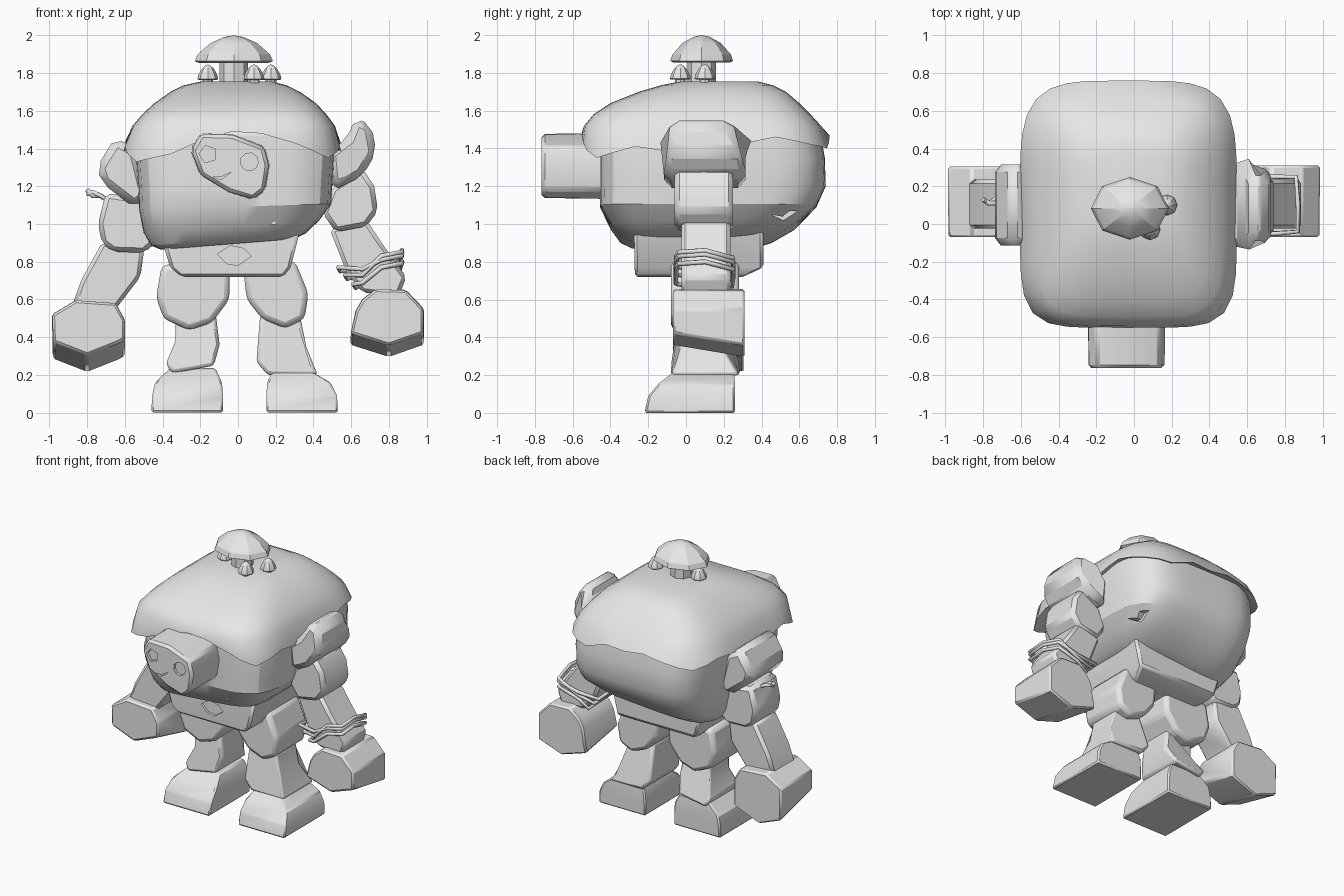
import bpy, bmesh, math

if "Cube" in bpy.data.objects:
    bpy.data.objects.remove(bpy.data.objects["Cube"])

stone = bpy.data.materials.new("light_grey_stone")
stone.diffuse_color = (0.8, 0.8, 0.8, 1)
stone.use_nodes = True
stone.node_tree.nodes["Principled BSDF"].inputs["Base Color"].default_value = stone.diffuse_color


def finish(name, bm, bevel=0, angle=30, segments=1):
    """Turn a bmesh into a named, beveled object."""
    bmesh.ops.recalc_face_normals(bm, faces=bm.faces[:])
    me = bpy.data.meshes.new(name)
    bm.to_mesh(me)
    bm.free()
    ob = bpy.data.objects.new(name, me)
    bpy.context.collection.objects.link(ob)
    me.materials.append(stone)
    if bevel:
        m = ob.modifiers.new("bevel", 'BEVEL')
        m.width, m.segments, m.limit_method = bevel, segments, 'ANGLE'
        m.angle_limit = math.radians(25)
    bpy.ops.object.select_all(action='DESELECT')
    ob.select_set(True)
    bpy.context.view_layer.objects.active = ob
    bpy.ops.object.shade_smooth_by_angle(angle=math.radians(angle))
    return ob


def skin(bm, rings):
    """Bridge rings of points and cap both ends."""
    vs = [[bm.verts.new(p) for p in r] for r in rings]
    n = len(vs[0])
    for a, b in zip(vs, vs[1:]):
        for i in range(n):
            bm.faces.new((a[i], a[(i + 1) % n], b[(i + 1) % n], b[i]))
    bm.faces.new(vs[0])
    bm.faces.new(vs[-1])


def prism(name, pts, y0, y1, bevel=0.02, scale=1, low=0, high=0, narrow=9, segments=1):
    """Front outline (x, z) pushed from y0 to y1. The front end may shrink, the
    back may drop (low) or rise (high), and points above narrow get thinner."""
    bm = bmesh.new()
    cx = sum(p[0] for p in pts) / len(pts)
    cz = sum(p[1] for p in pts) / len(pts)
    grow = 1 + bevel * 0.8
    pts = [(cx + (x - cx) * grow, cz + (z - cz) * grow) for x, z in pts]
    skin(bm, [[(cx + (x - cx) * scale, y0 + (.04 if z > narrow else 0),
                cz + (z - cz) * scale) for x, z in pts],
              [(x, y1 - (.08 if z > narrow else 0),
                z + (high if z > cz else low)) for x, z in pts]])
    return finish(name, bm, bevel, segments=segments)


def block(name, sections, bevel):
    """Stack of rectangles (z, x0, x1, y0, y1)."""
    bm = bmesh.new()
    skin(bm, [[(a, c, z), (b, c, z), (b, d, z), (a, d, z)] for z, a, b, c, d in sections])
    return finish(name, bm, bevel)


def ring(z, x0, x1, y0, y1, front, back, n=48, edge=None, tilt=0):
    """Rounded rectangle with its own squareness in front and behind;
    edge optionally gives a height per 15 degree step."""
    pts = []
    for i in range(n):
        t = 2 * math.pi * i / n
        c, s = math.cos(t), math.sin(t)
        power = back if s > 0 else front
        r = (abs(c) ** power + abs(s) ** power) ** (-1 / power)
        x = (x0 + x1) / 2 + (x1 - x0) / 2 * r * c
        h = z + tilt * (x + .4)
        if edge:
            k = i * 24 // n
            f = i * 24 / n - k
            h = edge[k] * (1 - f) + edge[(k + 1) % 24] * f + z
        pts.append((x, (y0 + y1) / 2 + (y1 - y0) / 2 * r * s, h))
    return pts


def carve(target, cutter):
    cutter.data.shade_flat()
    cutter.hide_render = True
    cutter.hide_viewport = True
    m = target.modifiers.new("carve", 'BOOLEAN')
    m.operation, m.object, m.solver = 'DIFFERENCE', cutter, 'EXACT'


# Body boulder, its underside slightly higher on the right
bm = bmesh.new()
skin(bm, [ring(*s[:5], 5.5, 4.6, tilt=s[5]) for s in (
    (.865, -.41, .30, -.30, .38, .08), (.89, -.46, .36, -.35, .46, .08),
    (.96, -.50, .43, -.40, .58, .07), (1.08, -.525, .495, -.455, .69, .03),
    (1.20, -.53, .50, -.455, .74, 0), (1.35, -.54, .51, -.455, .735, 0),
    (1.47, -.54, .50, -.45, .715, 0), (1.55, -.46, .42, -.40, .60, 0))])
body = finish("body", bm, 0, 28)

# Chipped cracks in the body
carve(body, prism("front_chip_cutter", [(.15, .96), (.19, 1.02), (.24, .955)], -.6, -.395, 0))
bm = bmesh.new()
chip = [(.45, 1.05), (.51, 1.04), (.55, 1.07), (.63, 1.07), (.57, 1.035), (.55, 1.01), (.51, 1.02)]
skin(bm, [[(x, y, z) for y, z in chip] for x in (.37, .7)])
carve(body, finish("side_chip_cutter", bm))

# Moss cap with a ragged rim
jag = [1.40, 1.42, 1.46, 1.42, 1.40, 1.46, 1.45, 1.47, 1.44, 1.40, 1.44, 1.42,
       1.40, 1.38, 1.41, 1.33, 1.37, 1.45, 1.49, 1.48, 1.43, 1.35, 1.41, 1.38]
bm = bmesh.new()
rings = [ring(.03, -.53, .48, -.44, .70, 5.5, 4.4, edge=jag),
         ring(0, -.605, .545, -.55, .76, 5.5, 4.3, edge=jag)]
rings += [ring(*s) for s in (
    (1.52, -.56, .515, -.54, .715, 5.2, 4.4), (1.58, -.51, .47, -.49, .66, 5, 4.4),
    (1.64, -.445, .415, -.40, .60, 4.6, 4.2), (1.70, -.36, .33, -.25, .53, 4, 4),
    (1.735, -.29, .26, -.13, .46, 3.6, 3.6), (1.755, -.20, .18, -.03, .38, 3, 3))]
skin(bm, rings)
finish("moss_cap", bm, 0, 40)

# Snout with rim, nostrils and mouth crack
snout_pts = [(-.25, 1.39), (-.20, 1.48), (-.03, 1.475), (.14, 1.41), (.165, 1.31),
             (.145, 1.18), (.08, 1.13), (-.05, 1.17), (-.20, 1.26)]
snout = prism("snout", snout_pts, -.765, -.40, .018, scale=.97)
for nm, cx, cz, n in (("left", -.16, 1.37, 5), ("right", .06, 1.33, 9)):
    pts = [(cx + .048 * math.cos(2 * math.pi * i / n + .6),
            cz + .048 * math.sin(2 * math.pi * i / n + .6)) for i in range(n)]
    carve(snout, prism(nm + "_nostril_cutter", pts, -.8, -.745, 0))
mouth = [(-.14, 1.25), (-.09, 1.235), (-.03, 1.28), (-.09, 1.25)]
carve(snout, prism("mouth_cutter", mouth, -.8, -.75, 0))

# Pelvis with a navel chip
pelvis = block("pelvis", [(.72, -.30, .24, -.27, .30), (.77, -.36, .28, -.272, .41),
                          (.97, -.42, .33, -.275, .41)], .015)
navel = [(-.11, .84), (-.04, .885), (.03, .87), (.07, .83), (0, .78), (-.06, .79)]
carve(pelvis, prism("navel_cutter", navel, -.4, -.255, 0))

# Arms: outlines differ on each side
prism("left_shoulder", [(-.65, 1.455), (-.745, 1.30), (-.72, 1.22), (-.55, 1.09),
                        (-.48, 1.15), (-.54, 1.39)], -.115, .315, .04)
prism("right_shoulder", [(.62, 1.56), (.705, 1.52), (.73, 1.38), (.66, 1.26),
                         (.50, 1.18), (.48, 1.38), (.58, 1.45)], -.115, .315, .04, narrow=1.5)
prism("left_upper_arm", [(-.70, 1.16), (-.74, 1.0), (-.72, .90), (-.66, .855), (-.50, .85),
                         (-.44, .90), (-.50, 1.13)], -.06, .25, .025)
prism("right_upper_arm", [(.50, 1.19), (.66, 1.29), (.72, 1.20), (.74, 1.07),
                          (.68, .99), (.52, .96), (.45, 1.06)], -.06, .25, .025)
prism("left_forearm", [(-.72, .90), (-.50, .87), (-.52, .72), (-.65, .55),
                       (-.88, .56), (-.83, .70)], -.025, .235, .02)
prism("right_forearm", [(.49, .97), (.68, 1.02), (.76, .90), (.89, .72),
                        (.85, .62), (.66, .64), (.58, .74)], -.025, .235, .02)
prism("left_hand", [(-.985, .52), (-.86, .595), (-.65, .58), (-.60, .49), (-.60, .39),
                    (-.635, .37), (-.80, .305), (-.98, .375)], -.07, .305, .012, .99, -.09)
prism("right_hand", [(.595, .42), (.625, .54), (.66, .60), (.73, .655), (.89, .65), (.985, .55),
                     (.985, .42), (.80, .355)], -.07, .31, .012, .98, -.06)

# Legs
prism("left_thigh", [(-.40, .78), (-.43, .61), (-.39, .50), (-.26, .44), (-.14, .48),
                     (-.05, .60), (-.05, .78)], -.08, .28, .03, segments=2)
prism("right_thigh", [(.03, .78), (.05, .60), (.13, .50), (.25, .45), (.35, .50),
                      (.37, .63), (.30, .80)], -.08, .28, .03, segments=2)
prism("left_shin", [(-.33, .50), (-.12, .52), (-.10, .36), (-.13, .25), (-.35, .21),
                    (-.38, .26), (-.33, .38)], -.08, .285, .02, narrow=.34, segments=2)
prism("right_shin", [(.12, .52), (.33, .50), (.36, .35), (.42, .20), (.16, .20),
                     (.10, .27)], -.08, .285, .02, narrow=.34, segments=2)
block("left_foot", [(0, -.46, -.08, -.22, .26), (.09, -.455, -.08, -.20, .26),
                    (.16, -.44, -.085, -.14, .26), (.235, -.36, -.12, -.04, .25)], .01)
block("right_foot", [(0, .15, .53, -.22, .26), (.09, .15, .525, -.20, .26),
                     (.16, .155, .49, -.14, .26), (.235, .19, .36, -.04, .25)], .01)


# Mushrooms
def mushroom(name, x, y, z0, zc, z1, rx, ry, stem):
    h = z1 - zc
    for part, profile in (("stem", [(z0, stem, stem), (zc + h * .2, stem, stem)]),
                          ("cap", [(zc, rx * .9, ry * .9), (zc + h * .06, rx, ry),
                                   (zc + h * .3, rx * .93, ry * .93),
                                   (zc + h * .72, rx * .6, ry * .6),
                                   (zc + h * .94, rx * .25, ry * .25), (z1, .004, .004)])):
        bm = bmesh.new()
        skin(bm, [[(x + a * math.cos(math.pi * i / 4),
                    y + b * math.sin(math.pi * i / 4), z) for i in range(8)]
                  for z, a, b in profile])
        finish(name + "_" + part, bm, 0, 20)


mushroom("big_mushroom", -.022, .083, 1.72, 1.855, 2.0, .207, .166, .075)
for i, (x, y) in enumerate(((-.16, .08), (.085, -.03), (.175, .10))):
    mushroom("small_mushroom_%d" % (i + 1), x, y, 1.72, 1.765, 1.845, .055, .055, .028)


# Vines: three loops on the right forearm and a twig on the left arm
def vine(name, pts, closed):
    cu = bpy.data.curves.new(name, 'CURVE')
    cu.dimensions = '3D'
    cu.bevel_depth, cu.bevel_resolution, cu.use_fill_caps = .013, 1, True
    sp = cu.splines.new('POLY')
    sp.points.add(len(pts) - 1)
    for p, co in zip(sp.points, pts):
        p.co = (*co, 1)
    sp.use_cyclic_u = closed
    cu.materials.append(stone)
    bpy.context.collection.objects.link(bpy.data.objects.new(name, cu))


for i, (a, b) in enumerate(((0, 0), (-.04, .02), (-.09, -.04))):
    vine("vine_loop_%d" % (i + 1), [
        (.53 - a * .9, -.04, .77 + a), (.66, -.055, .76 + a * .8), (.76, -.05, .81 + b),
        (.87, -.04, .83 + b), (.87, .10, .84 + b), (.86, .25, .80 + b),
        (.70, .25, .76 + a * .5), (.54 - a * .9, .245, .75 + a)], True)
for i in range(2):
    vine("twig_%d" % (i + 1), [(-.80, .13, 1.18 - i * .02), (-.77, .11, 1.15 + i * .02),
                               (-.73, .14 - i * .03, 1.15), (-.68, .12, 1.12)], False)
